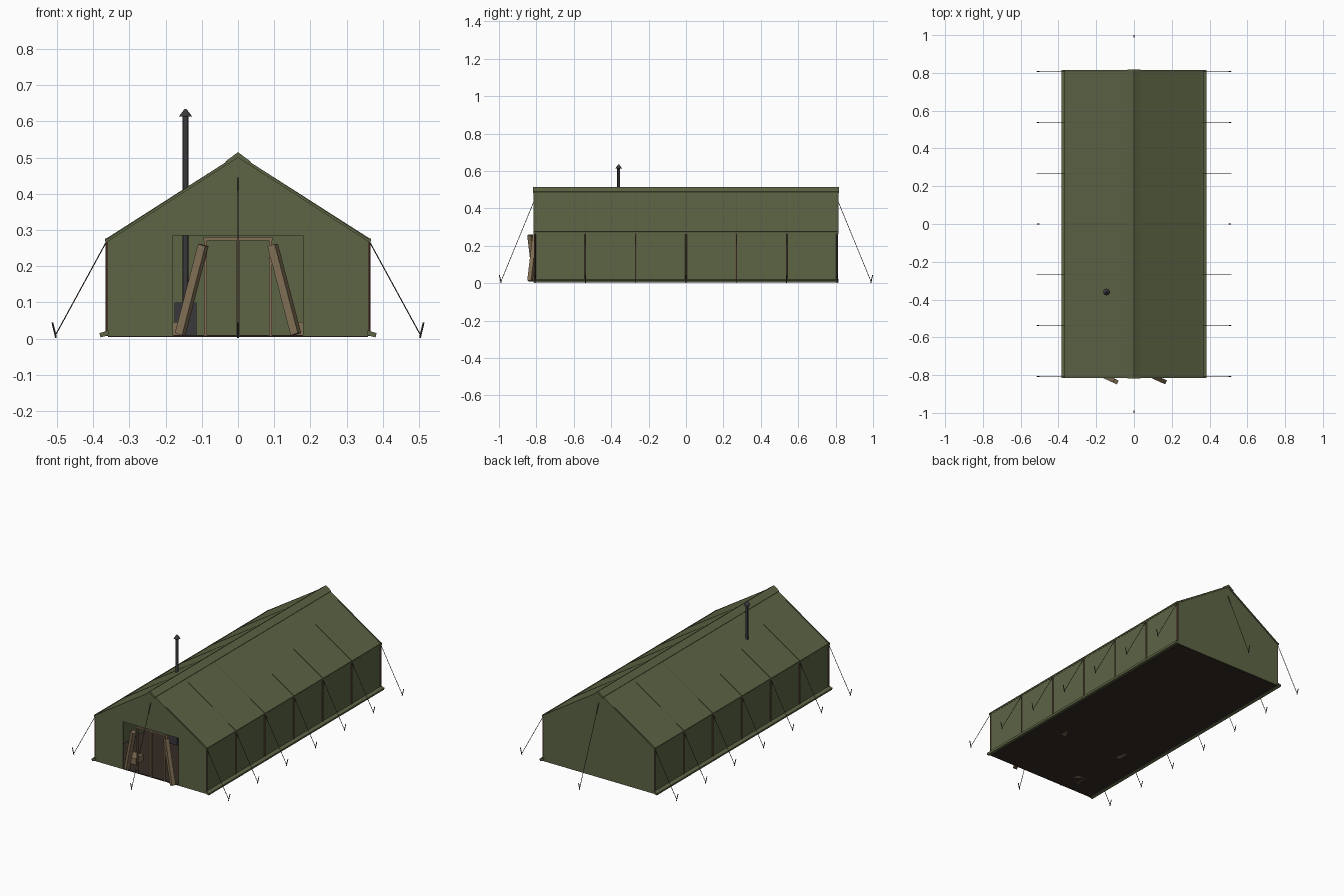
import bpy, bmesh, math
from mathutils import Vector, Matrix

if "Cube" in bpy.data.objects:
    bpy.data.objects.remove(bpy.data.objects["Cube"])


def mat(name, col):
    m = bpy.data.materials.new(name)
    m.diffuse_color = (*col, 1)
    m.use_nodes = True
    m.node_tree.nodes["Principled BSDF"].inputs["Base Color"].default_value = m.diffuse_color
    return m


CANVAS = mat("canvas", (0.11, 0.13, 0.06))
TRIM = mat("trim", (0.085, 0.1, 0.045))
WOOD = mat("wood", (0.22, 0.16, 0.09))
POST = mat("post", (0.13, 0.07, 0.045))
METAL = mat("metal", (0.04, 0.04, 0.045))
ROPE = mat("rope", (0.05, 0.05, 0.035))
FLOOR = mat("floor", (0.035, 0.024, 0.018))


def make(name, bm, m):
    bmesh.ops.recalc_face_normals(bm, faces=bm.faces)
    me = bpy.data.meshes.new(name)
    bm.to_mesh(me)
    bm.free()
    me.materials.append(m)
    ob = bpy.data.objects.new(name, me)
    bpy.context.collection.objects.link(ob)
    return ob


def add_box(bm, c, s):
    bmesh.ops.create_cube(bm, size=1, matrix=Matrix.Translation(c) @ Matrix.Diagonal((*s, 1)))


def add_bar(bm, p, q, r, sides=6, r2=None):
    p, q = Vector(p), Vector(q)
    d = q - p
    M = Matrix.Translation((p + q) / 2) @ d.to_track_quat('Z', 'Y').to_matrix().to_4x4()
    if sides == 4:
        M = M @ Matrix.Rotation(math.pi / 4, 4, 'Z')
    bmesh.ops.create_cone(bm, cap_ends=True, segments=sides, radius1=r,
                          radius2=r if r2 is None else r2, depth=d.length, matrix=M)


def extrude(name, pts, y0, y1, m):
    """Extrude an xz profile along y."""
    bm = bmesh.new()
    f = bm.faces.new([bm.verts.new((x, y0, z)) for x, z in pts])
    g = bmesh.ops.extrude_face_region(bm, geom=[f])
    vs = [v for v in g["geom"] if isinstance(v, bmesh.types.BMVert)]
    bmesh.ops.translate(bm, verts=vs, vec=(0, y1 - y0, 0))
    return make(name, bm, m)


W, L, EAVE, RIDGE = 0.363, 0.81, 0.272, 0.505
BAYS = [-0.807 + i * 0.269 for i in range(7)]

# Roof and ridge cap
extrude("roof", [(-W - .003, EAVE), (0, RIDGE + .004), (W + .003, EAVE),
                 (W + .003, EAVE - .008), (0, RIDGE - .005), (-W - .003, EAVE - .008)],
        -L - .005, L + .005, CANVAS)
extrude("ridge_cap", [(-.034, .49), (0, .515), (.034, .49), (.032, .481), (0, .503), (-.032, .481)],
        -.818, .818, CANVAS)

# Gable ends, the front one with a door opening
low = .007
gable = [(W, low), (W, EAVE), (0, RIDGE), (-W, EAVE), (-W, low)]
extrude("back_gable", gable, L - .004, L, CANVAS)
extrude("front_gable", gable + [(-.18, low), (-.18, .285), (.18, .285), (.18, low)],
        -L, -L + .004, CANVAS)

# Side walls, eave strips and ground skirts
for s, side in ((-1, "left"), (1, "right")):
    bm = bmesh.new()
    add_box(bm, (s * .36, 0, .14), (.004, 2 * L, .266))
    make(side + "_wall", bm, CANVAS)
    bm = bmesh.new()
    add_box(bm, (s * .365, 0, .272), (.005, 1.63, .008))
    make(side + "_eave_strip", bm, TRIM)
    extrude(side + "_skirt", [(s * .358, .009), (s * .358, .022), (s * .383, .015), (s * .38, .003)],
            -L - .005, L + .005, CANVAS)

# Floor
bm = bmesh.new()
add_box(bm, (0, 0, .007), (.72, 1.615, .006))
make("floor", bm, FLOOR)

# Wall posts, rafters inside and seams outside at every bay
posts, rafters, seams = bmesh.new(), bmesh.new(), bmesh.new()
for y in BAYS:
    for s in (-1, 1):
        add_bar(posts, (s * .362, y, .008), (s * .362, y, .268), .0045, 8)
        add_bar(rafters, (s * .355, y * .99, .258), (0, y * .99, .489), .005, 6)
        add_bar(seams, (s * W, y, EAVE + .003), (s * .02, y, .494), .0025, 4)
add_bar(rafters, (0, -.8, .489), (0, .8, .489), .006, 6)
make("wall_posts", posts, POST)
make("rafters", rafters, POST)
make("roof_seams", seams, TRIM)

# Door frame and two leaning props
bm = bmesh.new()
for x in (-.09, 0, .09):
    add_box(bm, (x, -.806, .143), (.008, .008, .27))
add_box(bm, (0, -.806, .276), (.19, .01, .009))
make("door_frame", bm, WOOD)
bm = bmesh.new()
add_bar(bm, (-.16, -.805, .012), (-.096, -.834, .258), .016, 4)
add_bar(bm, (.16, -.834, .012), (.096, -.805, .258), .016, 4)
make("door_props", bm, WOOD)

# Low crates inside
bm = bmesh.new()
for x in (-.18, .18):
    for y in (-.70, -.34):
        add_box(bm, (x, y, .025), (.06, .07, .042))
make("crates", bm, WOOD)

# Stove and chimney
px, py = -.145, -.36
bm = bmesh.new()
add_box(bm, (px, py, .055), (.06, .09, .09))
make("stove", bm, METAL)
bm = bmesh.new()
add_bar(bm, (px, py, .1), (px, py, .615), .008, 12)
add_bar(bm, (px, py, .614), (px, py, .634), .018, 12, .003)
make("chimney", bm, METAL)
bpy.context.view_layer.objects.active = bpy.data.objects["chimney"]
bpy.data.objects["chimney"].select_set(True)
bpy.ops.object.shade_smooth_by_angle()

# Guy ropes and stakes
ropes, stakes = bmesh.new(), bmesh.new()
for s in (-1, 1):
    for y in BAYS:
        add_bar(ropes, (s * .365, y, .265), (s * .503, y, .012), .0015, 6)
        add_bar(stakes, (s * .503, y, .002), (s * .513, y, .044), .0025, 6)
    add_bar(ropes, (0, s * .81, .445), (0, s * .988, .012), .0015, 6)
    add_bar(stakes, (0, s * .988, .002), (0, s * .998, .044), .0025, 6)
make("guy_ropes", ropes, ROPE)
make("stakes", stakes, ROPE)
